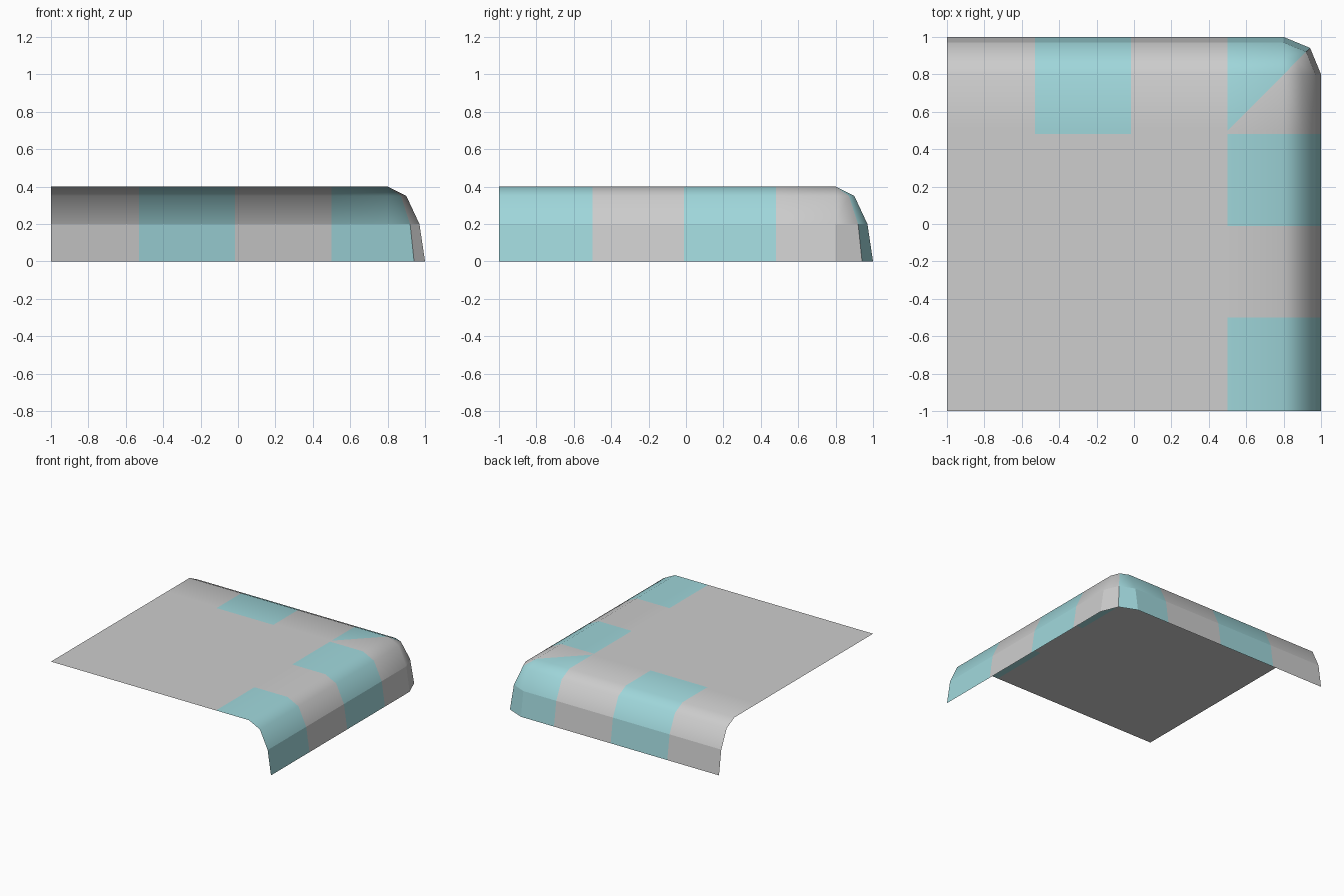
import bpy, bmesh
from mathutils import Vector

if "Cube" in bpy.data.objects:
    bpy.data.objects.remove(bpy.data.objects["Cube"])


def material(name, rgb):
    m = bpy.data.materials.new(name)
    m.diffuse_color = (*rgb, 1)
    m.use_nodes = True
    m.node_tree.nodes["Principled BSDF"].inputs["Base Color"].default_value = m.diffuse_color
    return m


grey = material("light grey", (0.61, 0.61, 0.61))
teal = material("pale teal", (0.35, 0.68, 0.71))

bm = bmesh.new()

# Rounded edge profile: (outward offset from the flat plate, height)
profile = [(0.0, 0.4), (0.1, 0.35), (0.17, 0.2), (0.2, 0.0)]
D = 0.5 ** 0.5


def ring(r, z):
    pts = [(-1, 0.8 + r), (0.8, 0.8 + r), (0.8 + r * D, 0.8 + r * D),
           (0.8 + r, 0.8), (0.8 + r, -1)]
    return [bm.verts.new((x, y, z)) for x, y in pts]


rings = [ring(r, z) for r, z in profile]
for a, b in zip(rings, rings[1:]):
    for i in range(4):
        bm.faces.new((a[i], b[i], b[i + 1], a[i + 1]))

# Flat top plate
top = rings[0]
bm.faces.new((top[0], top[1], top[4], bm.verts.new((-1, -1, 0.4))))
bmesh.ops.remove_doubles(bm, verts=bm.verts[:], dist=0.0001)


# Cut the surface along the borders of the painted stripes
def cut(co, no, faces=None):
    faces = faces if faces is not None else bm.faces[:]
    geom = list({e for f in faces for e in f.edges}
                | {v for f in faces for v in f.verts}) + faces
    bmesh.ops.bisect_plane(bm, geom=geom, plane_co=co, plane_no=no, dist=1e-5)


for x in (-0.53, -0.015, 0.5):
    cut((x, 0, 0), (1, 0, 0))
for y in (-0.5, -0.01, 0.48, 0.5):
    cut((0, y, 0), (0, 1, 0))
corner = [f for f in bm.faces
          if f.calc_center_median().x > 0.5 and f.calc_center_median().y > 0.5]
cut((0, 0, 0), (1, -1, 0), corner)

# Consistent normals, pointing up and outwards
bmesh.ops.recalc_face_normals(bm, faces=bm.faces[:])
if sum(f.normal.z * f.calc_area() for f in bm.faces) < 0:
    bmesh.ops.reverse_faces(bm, faces=bm.faces[:])

# Stripe colours by position, smooth bend above a flat skirt
for f in bm.faces:
    c = f.calc_center_median()
    right = c.x > 0.5 and (c.y < -0.5 or -0.01 < c.y < 0.48)
    back = c.y > 0.48 and -0.53 < c.x < -0.015
    mitre = c.x > 0.5 and c.y > 0.5 and c.y > c.x
    f.material_index = 1 if right or back or mitre else 0
    f.smooth = c.z > 0.2
for e in bm.edges:
    e.smooth = not all(v.co.z < 0.201 for v in e.verts)

mesh = bpy.data.meshes.new("kerb_corner")
bm.to_mesh(mesh)
bm.free()
mesh.materials.append(grey)
mesh.materials.append(teal)
obj = bpy.data.objects.new("kerb_corner", mesh)
bpy.context.collection.objects.link(obj)
